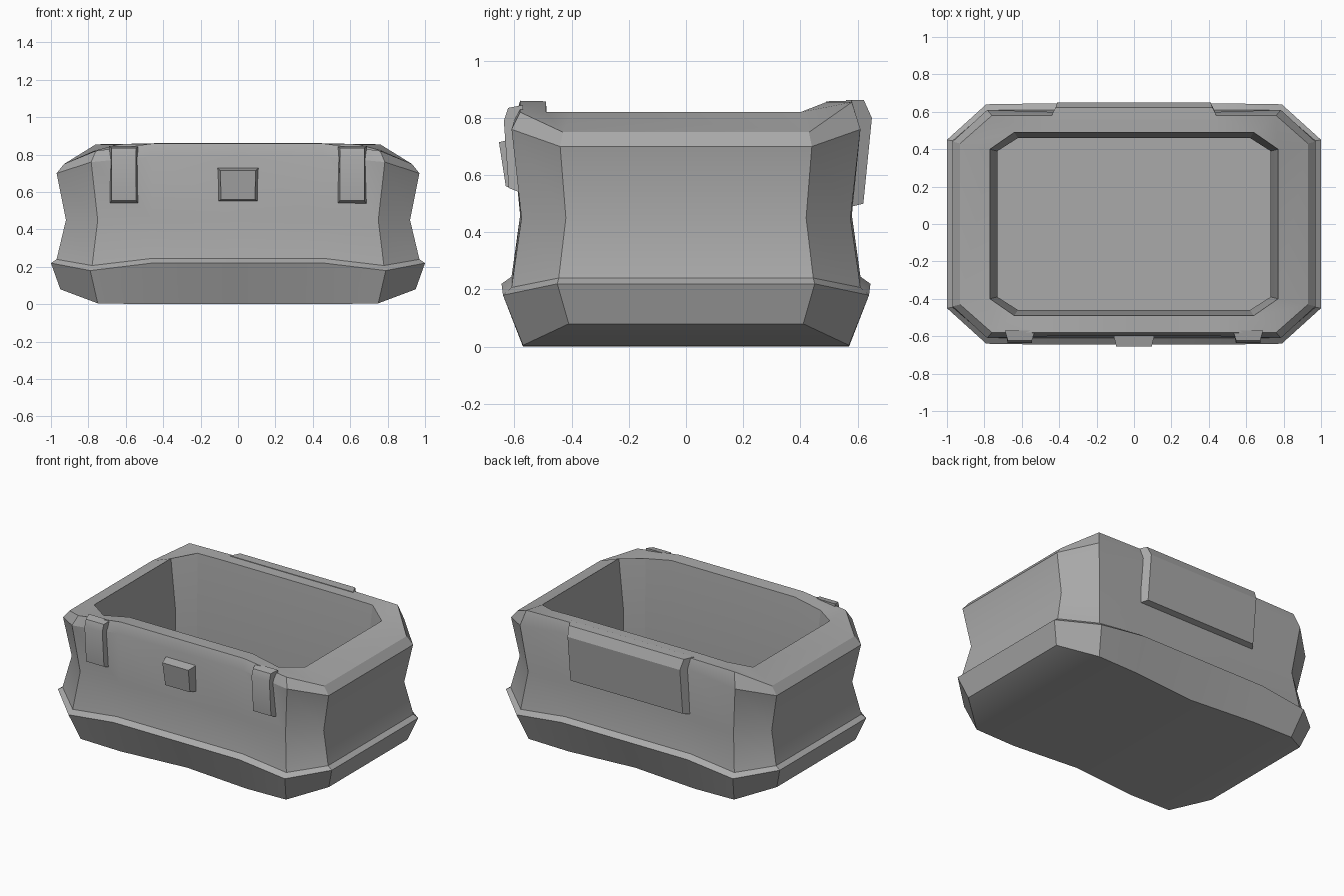
import bpy, bmesh, math

if "Cube" in bpy.data.objects:
    bpy.data.objects.remove(bpy.data.objects["Cube"], do_unlink=True)

grey = bpy.data.materials.new("plain grey")
grey.use_nodes = True
tone = (0.4, 0.4, 0.4, 1)
grey.diffuse_color = tone
grey.node_tree.nodes["Principled BSDF"].inputs["Base Color"].default_value = tone


def finish(bm, name):
    bmesh.ops.recalc_face_normals(bm, faces=bm.faces)
    mesh = bpy.data.meshes.new(name)
    bm.to_mesh(mesh)
    bm.free()
    mesh.materials.append(grey)
    obj = bpy.data.objects.new(name, mesh)
    bpy.context.collection.objects.link(obj)
    bpy.ops.object.select_all(action="DESELECT")
    obj.select_set(True)
    bpy.context.view_layer.objects.active = obj
    bpy.ops.object.shade_smooth_by_angle(angle=math.radians(25))
    return obj


def bridge(bm, a, b):
    for i in range(len(a)):
        j = (i + 1) % len(a)
        bm.faces.new((a[i], a[j], b[j], b[i]))


def ring(bm, side, corner, mid, dent=0, lift=0):
    """Octagonal loop mirrored from one quarter; lift raises the back corners."""
    centre = (0, mid[1] - dent, mid[2])
    half = [side, corner, mid, centre]
    half += [(-x, y, z) for x, y, z in (mid, corner, side)]
    front = [bm.verts.new((x, -y, z)) for x, y, z in half]
    back = [bm.verts.new((x, y, z + (lift if i in (1, 5) else 0)))
            for i, (x, y, z) in enumerate(half)]
    return front + back[::-1]


def cap(bm, loop):
    # Strips across the loop from front to back
    n = len(loop)
    for i in range(n // 2 - 1):
        bm.faces.new((loop[i], loop[i + 1], loop[n - 2 - i], loop[n - 1 - i]))


# Open box: outer wall, rim, inner wall and floor
bm = bmesh.new()
loops = [
    ring(bm, (.95, .41, .08), (.75, .57, .005), (.46, .57, 0), dent=.04),   # underside
    ring(bm, (1, .45, .22), (.79, .64, .18), (.46, .645, .22)),             # base flare
    ring(bm, (.97, .445, .24), (.78, .61, .207), (.46, .61, .245)),         # base ledge
    ring(bm, (.92, .42, .45), (.75, .575, .45), (.46, .58, .46)),           # waist
    ring(bm, (.97, .44, .70), (.785, .61, .76), (.46, .60, .79)),           # rim bevel
    ring(bm, (.93, .43, .75), (.76, .58, .82), (.45, .58, .86), lift=.035),
    ring(bm, (.77, .40, .82), (.64, .49, .82), (.45, .49, .858), lift=.035),
    ring(bm, (.73, .39, .50), (.62, .46, .50), (.45, .46, .50)),            # inner wall
    ring(bm, (.73, .39, .10), (.62, .46, .10), (.45, .46, .10)),
]
for low, high in zip(loops, loops[1:]):
    bridge(bm, low, high)
cap(bm, loops[0])
cap(bm, loops[-1])
finish(bm, "box_body")


def profile_block(name, profile, x=0):
    """Side profile of (y, z, half width) points, closed across its width."""
    bm = bmesh.new()
    ends = [[bm.verts.new((x + s * w, y, z)) for y, z, w in profile] for s in (-1, 1)]
    bridge(bm, *ends)
    for end in ends:
        bm.faces.new(end)
    return finish(bm, name)


# Wide hinge plate on the back
profile_block("hinge_plate", [(.56, .863, .45), (.622, .862, .42), (.65, .80, .41),
                              (.62, .50, .41), (.56, .485, .45)])

# Two clasps on the front
for label, s in (("left", 1), ("right", -1)):
    profile_block(label + "_clasp", [(-.57, .845, .08), (-.622, .835, .065), (-.637, .79, .065),
                                     (-.62, .555, .065), (-.57, .535, .08)], s * .61)

# Central catch, narrower at its foot
profile_block("centre_catch", [(-.57, .735, .115), (-.654, .715, .095),
                               (-.63, .56, .09), (-.57, .55, .108)])
